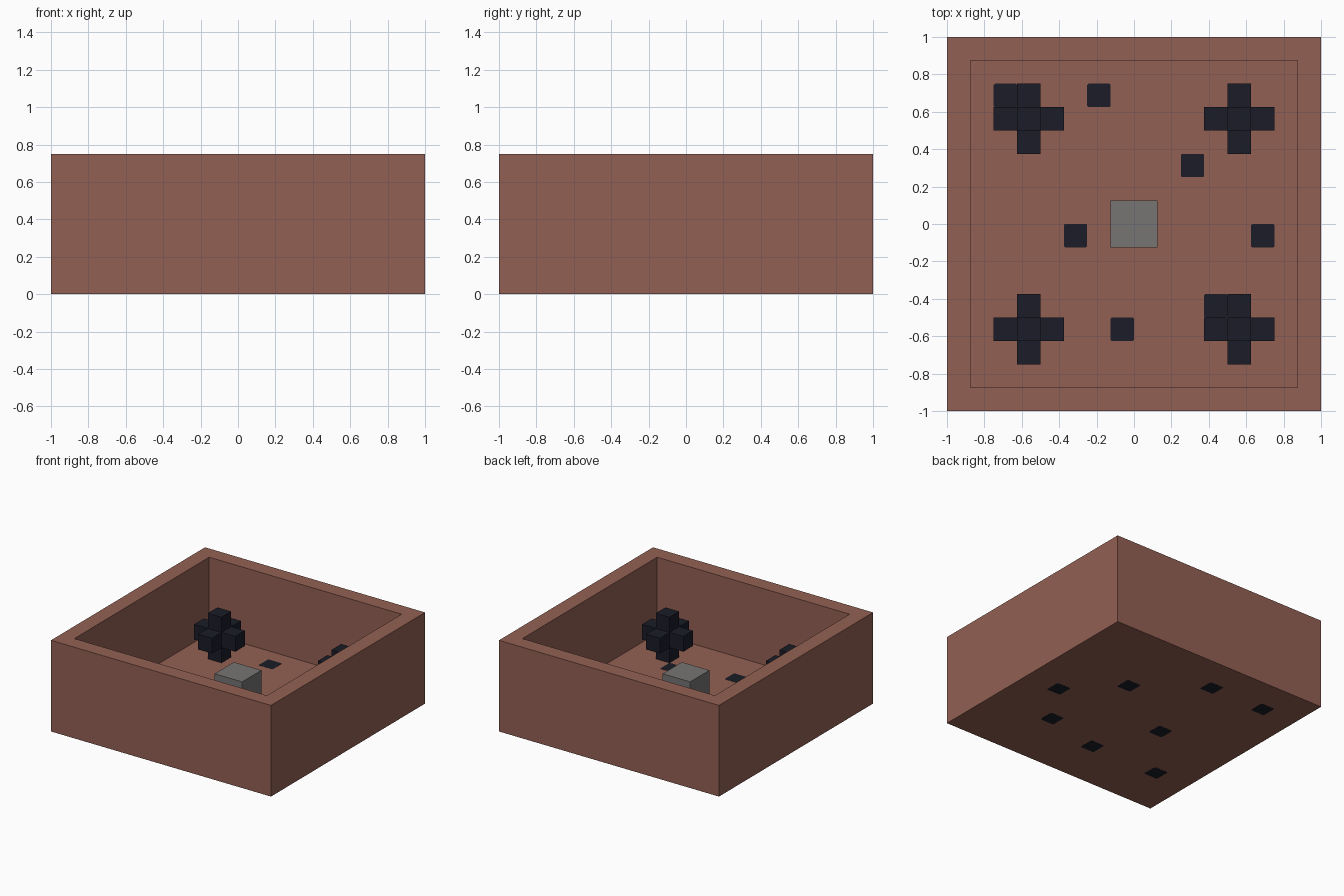
import bpy
import bmesh
from mathutils import Vector

default = bpy.data.objects.get("Cube")
if default:
    bpy.data.objects.remove(default, do_unlink=True)

U = 0.125  # block unit
LIP = 0.001  # how far the studs stand proud of the floor


def material(name, rgb):
    mat = bpy.data.materials.new(name)
    mat.use_nodes = True
    color = (*rgb, 1)
    mat.diffuse_color = color
    mat.node_tree.nodes["Principled BSDF"].inputs["Base Color"].default_value = color
    return mat


brown = material("clay_brown", (0.29, 0.117, 0.087))
dark = material("dark_slate", (0.011, 0.012, 0.021))
grey = material("stone_grey", (0.182, 0.178, 0.175))


def add_box(bm, center, size):
    verts = bmesh.ops.create_cube(bm, size=1)["verts"]
    for v in verts:
        v.co = Vector(a * s + c for a, s, c in zip(v.co, size, center))


def finish(bm, name, mat):
    mesh = bpy.data.meshes.new(name)
    bmesh.ops.recalc_face_normals(bm, faces=bm.faces)
    bm.to_mesh(mesh)
    bm.free()
    mesh.materials.append(mat)
    obj = bpy.data.objects.new(name, mesh)
    bpy.context.collection.objects.link(obj)


# Open tray: inset the top face, then sink it to the floor level
bm = bmesh.new()
add_box(bm, (0, 0, (6 * U + LIP) / 2), (2, 2, 6 * U - LIP))
top = max(bm.faces, key=lambda f: f.calc_center_median().z)
bmesh.ops.inset_region(bm, faces=[top], thickness=U, use_even_offset=True)
sunk = bmesh.ops.extrude_discrete_faces(bm, faces=[top])["faces"]
bmesh.ops.translate(bm, vec=(0, 0, -5 * U), verts=sunk[0].verts)
finish(bm, "tray", brown)

# Central stone block
bm = bmesh.new()
add_box(bm, (0, 0, 2 * U), (2 * U, 2 * U, 2 * U))
finish(bm, "center_block", grey)

# Four spiky cross-shaped clusters, one near each corner
for side, x in (("right", -4.5 * U), ("left", 4.5 * U)):
    for end, y in (("front", -4.5 * U), ("back", 4.5 * U)):
        bm = bmesh.new()
        for axis in range(3):
            size = [U] * 3
            size[axis] = 3 * U
            add_box(bm, (x, y, 2.5 * U), size)
        finish(bm, f"{end}_{side}_cluster", dark)

# Studs passing through the floor, in block units
studs = [(-5.5, 5.5), (-1.5, 5.5), (2.5, 2.5), (-2.5, -0.5),
         (5.5, -0.5), (-0.5, -4.5), (3.5, -3.5), (-5.5, -4.5)]
for i, (x, y) in enumerate(studs, 1):
    bm = bmesh.new()
    height = U + LIP
    add_box(bm, (x * U, y * U, height / 2), (U, U, height))
    upright = [e for e in bm.edges
               if abs(e.verts[0].co.z - e.verts[1].co.z) > U / 2]
    bmesh.ops.bevel(bm, geom=upright, offset=0.006, segments=1, affect="EDGES")
    finish(bm, f"floor_stud_{i}", dark)
